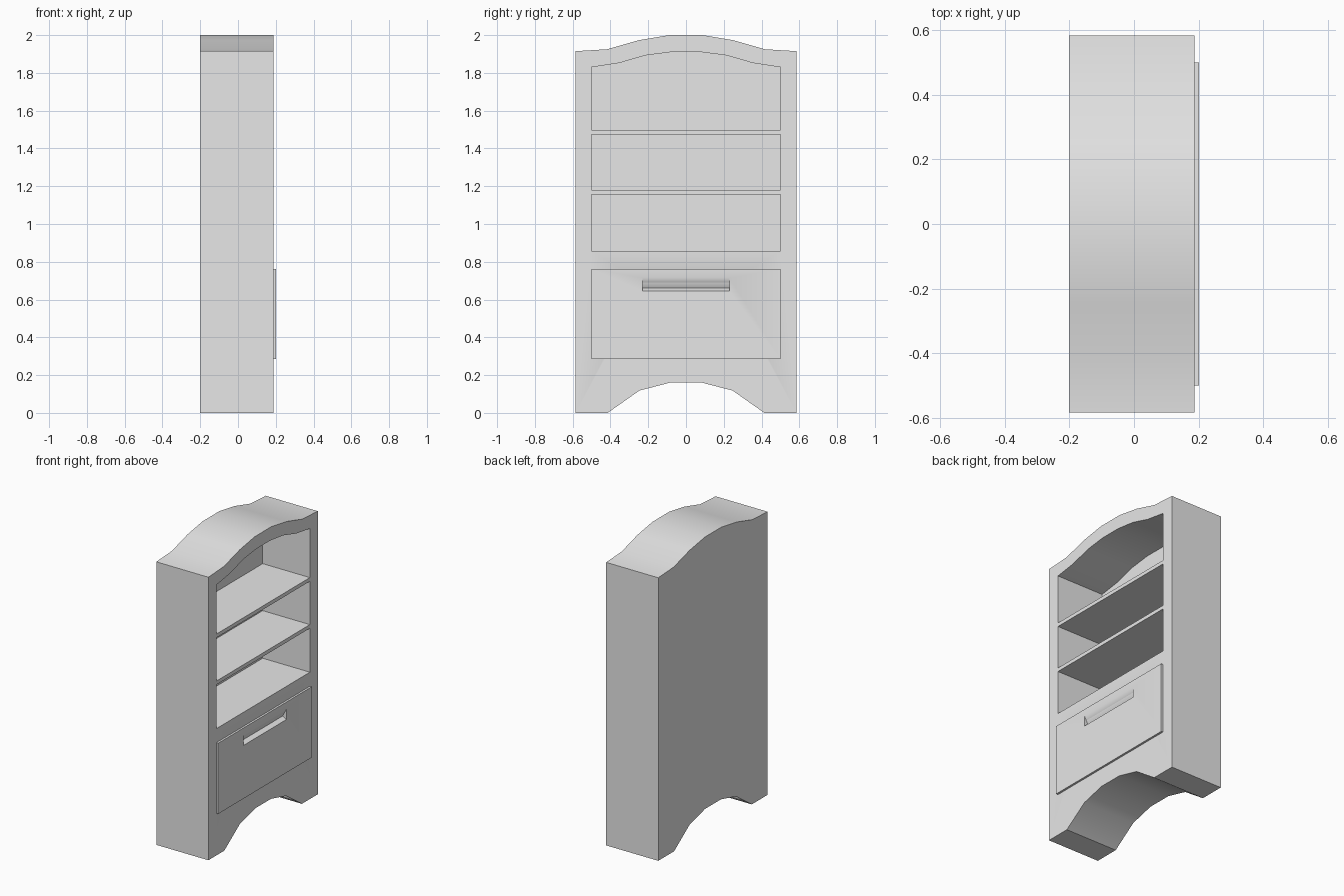
import bpy
import bmesh
from mathutils import Vector

if "Cube" in bpy.data.objects:
    bpy.data.objects.remove(bpy.data.objects["Cube"])

grey = bpy.data.materials.new("light_grey")
grey.use_nodes = True
grey.diffuse_color = (0.8, 0.8, 0.8, 1)
grey.node_tree.nodes["Principled BSDF"].inputs["Base Color"].default_value = (0.8, 0.8, 0.8, 1)

BACK, FACE, DRAWER_FACE = -0.202, 0.188, 0.202
BAY_BACK = -0.165
HALF_BAY = 0.5


def prism(name, points, start, end, to_3d):
    """Extrude a flat outline between two distances; to_3d maps (a, b, distance)."""
    bm = bmesh.new()
    face = bm.faces.new([bm.verts.new(to_3d(a, b, start)) for a, b in points])
    moved = bmesh.ops.extrude_face_region(bm, geom=[face])["geom"]
    shift = Vector(to_3d(0, 0, end)) - Vector(to_3d(0, 0, start))
    bmesh.ops.translate(bm, verts=[v for v in moved if isinstance(v, bmesh.types.BMVert)], vec=shift)
    bmesh.ops.recalc_face_normals(bm, faces=bm.faces)
    mesh = bpy.data.meshes.new(name)
    bm.to_mesh(mesh)
    bm.free()
    mesh.materials.append(grey)
    obj = bpy.data.objects.new(name, mesh)
    bpy.context.collection.objects.link(obj)
    return obj


def across_depth(y, z, x):
    return (x, y, z)


def across_width(x, z, y):
    return (x, y, z)


def mirrored(half):
    """Complete a symmetrical line from its left half."""
    return half + [(-y, z) for y, z in reversed(half)]


def rectangle(half_width, low, high):
    return [(-half_width, low), (half_width, low), (half_width, high), (-half_width, high)]


def activate(obj):
    bpy.ops.object.select_all(action="DESELECT")
    obj.select_set(True)
    bpy.context.view_layer.objects.active = obj


def cut(target, cutter):
    mod = target.modifiers.new("cut", "BOOLEAN")
    mod.operation = "DIFFERENCE"
    mod.solver = "EXACT"
    mod.object = cutter
    activate(target)
    bpy.ops.object.modifier_apply(modifier=mod.name)


# Case: arched crown and arched foot in one outline
crown = mirrored([(-0.585, 1.915), (-0.418, 1.925), (-0.25, 1.973), (-0.088, 2.0)])
foot = mirrored([(-0.585, 0), (-0.415, 0), (-0.247, 0.118), (-0.085, 0.16)])
case = prism("bookcase_body", crown + foot[::-1], BACK, FACE, across_depth)

# Open bays, leaving thin shelves between them; the top one is arched
arch = mirrored([(-HALF_BAY, 1.83), (-0.355, 1.852), (-0.213, 1.893), (-0.073, 1.911)])
bays = [
    rectangle(HALF_BAY, 0.858, 1.155),
    rectangle(HALF_BAY, 1.18, 1.473),
    [(HALF_BAY, 1.498), (-HALF_BAY, 1.498)] + arch,
]
for outline in bays:
    cutter = prism("bay_cutter", outline, BAY_BACK, FACE + 0.1, across_depth)
    cut(case, cutter)
    bpy.data.objects.remove(cutter)

# Drawer front
drawer = prism("drawer_front", rectangle(HALF_BAY, 0.285, 0.763), FACE, DRAWER_FACE, across_depth)

# Finger pull: a wedge-shaped recess through the drawer front
wedge = [(DRAWER_FACE, 0.645), (DRAWER_FACE + 0.05, 0.645), (DRAWER_FACE + 0.05, 0.715),
         (DRAWER_FACE, 0.715), (DRAWER_FACE - 0.03, 0.66)]
pull = prism("pull_cutter", wedge, -0.23, 0.23, across_width)
for part in (drawer, case):
    cut(part, pull)
bpy.data.objects.remove(pull)

for part in (case, drawer):
    activate(part)
    bpy.ops.object.shade_smooth_by_angle()
